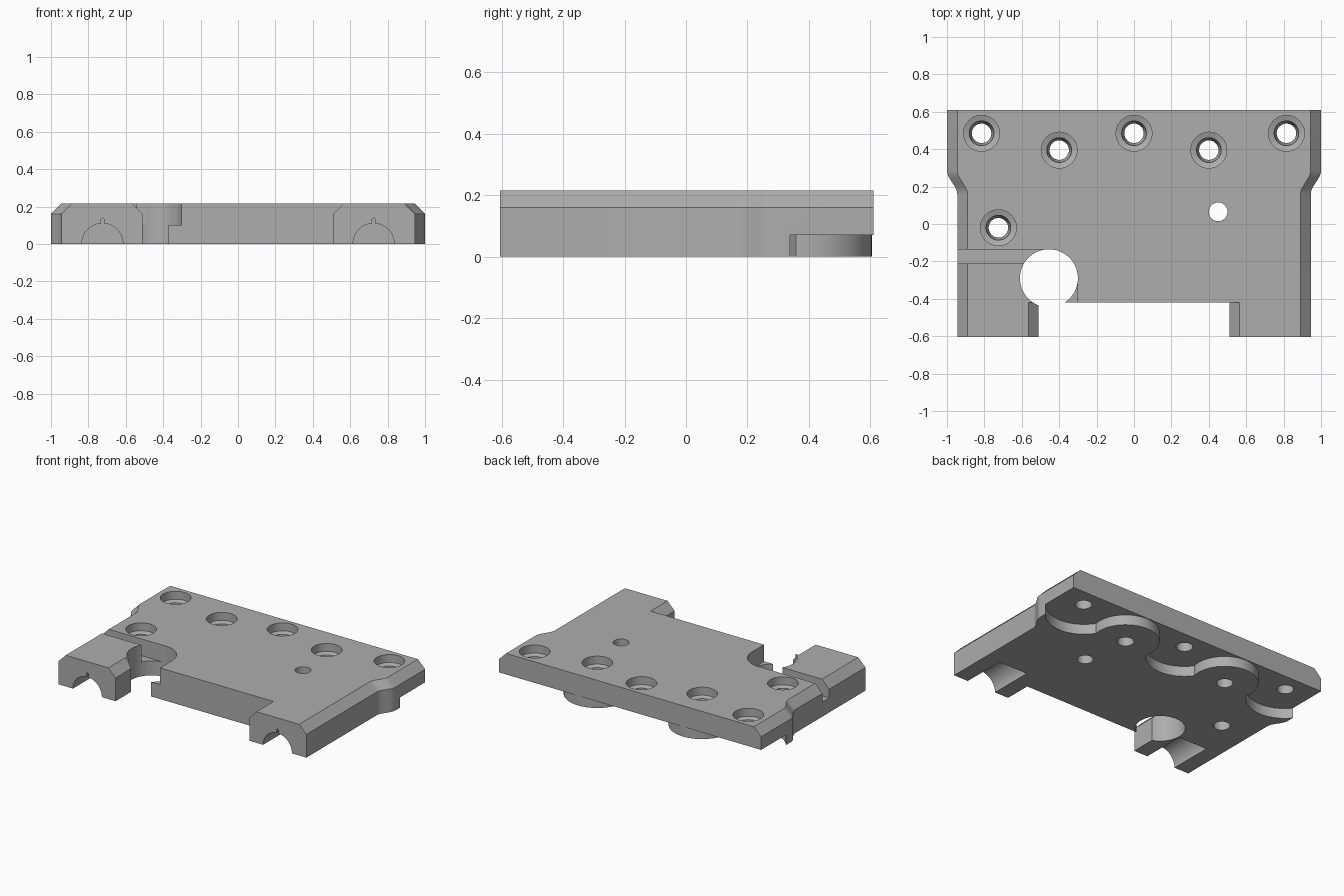
import bpy, bmesh, math

if "Cube" in bpy.data.objects:
    bpy.data.objects.remove(bpy.data.objects["Cube"])

BACK, FRONT, NOTCH_Y = 0.61, -0.605, -0.42
TOP, SHOULDER, INSET = 0.215, 0.16, 0.055

grey = bpy.data.materials.new("machined_grey")
grey.diffuse_color = (0.42, 0.42, 0.42, 1)
grey.use_nodes = True
grey.node_tree.nodes["Principled BSDF"].inputs["Base Color"].default_value = grey.diffuse_color


def make(name, bm):
    bmesh.ops.recalc_face_normals(bm, faces=bm.faces)
    mesh = bpy.data.meshes.new(name)
    bm.to_mesh(mesh)
    bm.free()
    ob = bpy.data.objects.new(name, mesh)
    bpy.context.collection.objects.link(ob)
    mesh.materials.append(grey)
    return ob


def loft(name, rings):
    """Closed solid through rings of equal point count."""
    bm = bmesh.new()
    vs = [[bm.verts.new(p) for p in ring] for ring in rings]
    n = len(rings[0])
    for a, b in zip(vs, vs[1:]):
        for i in range(n):
            j = (i + 1) % n
            bm.faces.new((a[i], a[j], b[j], b[i]))
    bm.faces.new(vs[0][::-1])
    bm.faces.new(vs[-1])
    return make(name, bm)


def turned(name, x, y, profile, seg=48):
    """Round solid about a vertical axis, profile = (radius, z) pairs."""
    return loft(name, [[(x + r * math.cos(2 * math.pi * i / seg),
                         y + r * math.sin(2 * math.pi * i / seg), z)
                        for i in range(seg)] for r, z in profile])


def box(name, x0, x1, y0, y1, z0, z1):
    return loft(name, [[(x0, y0, z), (x1, y0, z), (x1, y1, z), (x0, y1, z)]
                       for z in (z0, z1)])


def combine(target, tool, operation="DIFFERENCE"):
    mod = target.modifiers.new("cut", "BOOLEAN")
    mod.operation, mod.solver, mod.object = operation, "EXACT", tool
    bpy.context.view_layer.objects.active = target
    bpy.ops.object.modifier_apply(modifier=mod.name)
    bpy.data.objects.remove(tool)


# plate: half outline with a stepped flank, mirrored, chamfered along flanks and legs
half = [(1.0, BACK, -1)]
for i in range(11):
    t = i / 10
    half.append((1.0 - INSET * (3 * t * t - 2 * t ** 3), 0.285 - 0.125 * t, -1))
half += [(0.945, FRONT, -1), (0.51, FRONT, 1), (0.51, NOTCH_Y, 1)]
outline = half + [(-x, y, s) for x, y, s in reversed(half)]


def ring(z, inset):
    return [(x + math.copysign(inset, x) * s, y, z) for x, y, s in outline]


plate = loft("mounting_plate", [ring(0, 0), ring(SHOULDER, 0), ring(TOP, INSET)])

# underside relief along the back, leaving two round bosses
relief = box("relief_cutter", -1.2, 1.2, 0.45, 0.8, -0.1, 0.07)
for x in (-0.81, 0, 0.81):
    combine(relief, turned("lobe", x, 0.485, [(0.24, -0.1), (0.24, 0.07)], 64), "UNION")
for x in (-0.4, 0.4):
    combine(relief, turned("boss", x, 0.395, [(0.21, -0.2), (0.21, 0.2)], 64))
combine(plate, relief)

# counterbored screw holes
screws = [(-0.815, 0.485), (0, 0.485), (0.815, 0.485),
          (-0.4, 0.395), (0.4, 0.395), (-0.725, -0.02)]
for x, y in screws:
    combine(plate, turned("screw_cutter", x, y, [
        (0.052, -0.1), (0.052, 0.105), (0.066, 0.135), (0.066, 0.15),
        (0.096, 0.16), (0.096, 0.3)]))

# plain hole, large port, its open shelf and the side groove
combine(plate, turned("pin_cutter", 0.45, 0.065, [(0.05, -0.1), (0.05, 0.3)]))
combine(plate, turned("port_cutter", -0.455, -0.29, [(0.155, -0.1), (0.155, 0.3)], 64))
combine(plate, box("shelf_cutter", -0.45, -0.301, -0.5, -0.29, 0.1, 0.3))
combine(plate, box("groove_cutter", -1.2, -0.46, -0.21, -0.136, 0.1, 0.3))

# keyhole channels under the front legs
for cx in (-0.725, 0.725):
    arch = [(cx + 0.11 * math.cos(math.pi * i / 32), 0.11 * math.sin(math.pi * i / 32))
            for i in range(33)]
    arch = [p for p in arch if abs(p[0] - cx) > 0.009]
    mid = len(arch) // 2
    arch[mid:mid] = [(cx + 0.008, 0.109), (cx + 0.008, 0.132), (cx, 0.139),
                     (cx - 0.008, 0.132), (cx - 0.008, 0.109)]
    arch += [(cx - 0.11, -0.1), (cx + 0.11, -0.1)]
    combine(plate, loft("channel_cutter", [[(x, y, z) for x, z in arch]
                                           for y in (-0.8, -0.3)]))

# smooth shading on curved walls only
bpy.ops.object.select_all(action="DESELECT")
plate.select_set(True)
bpy.context.view_layer.objects.active = plate
bpy.ops.object.shade_smooth_by_angle(angle=math.radians(25))
